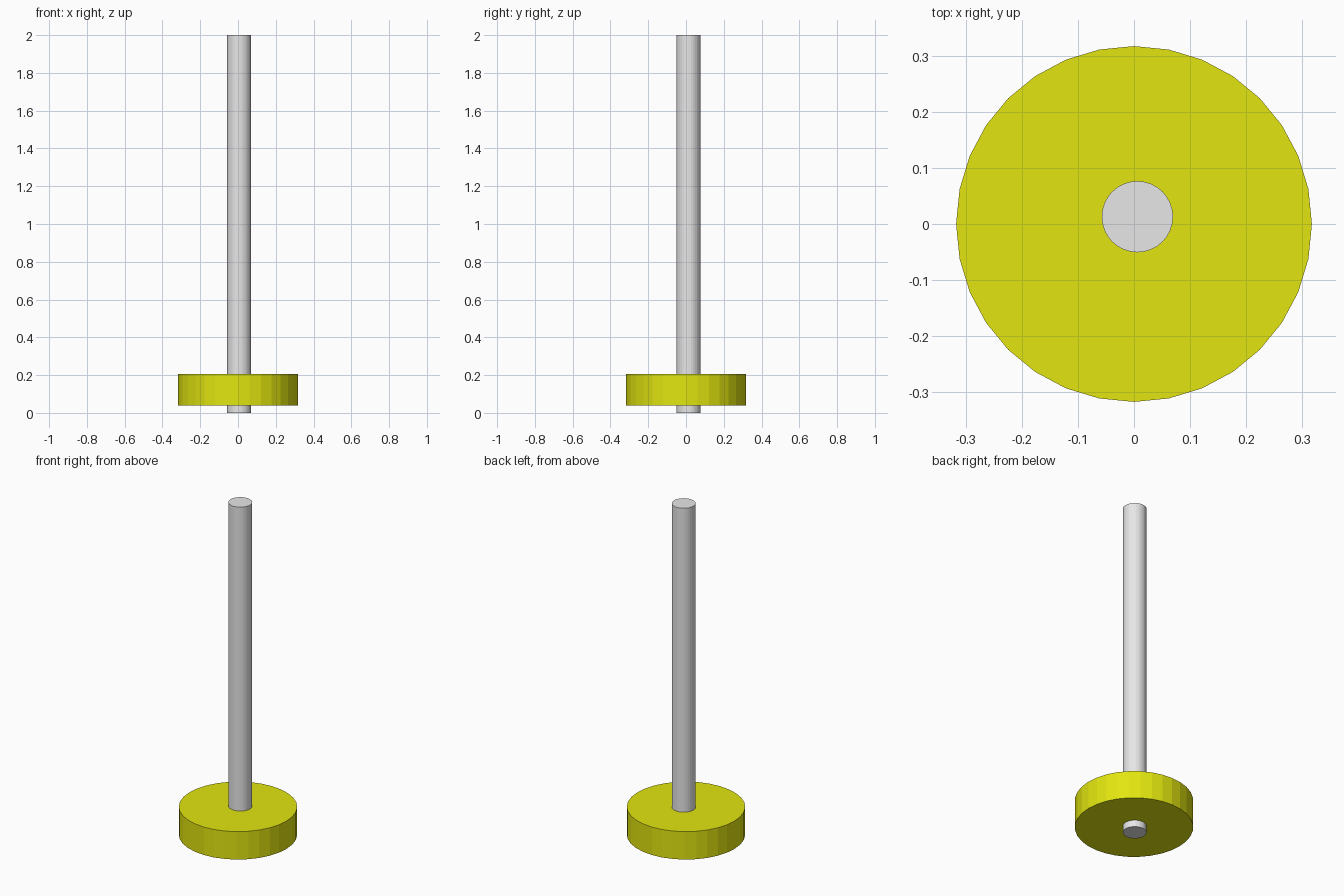
import bpy

cube = bpy.data.objects.get("Cube")
if cube:
    bpy.data.objects.remove(cube, do_unlink=True)


def make_material(name, rgb):
    mat = bpy.data.materials.new(name)
    mat.use_nodes = True
    color = (*rgb, 1.0)
    mat.diffuse_color = color
    mat.node_tree.nodes["Principled BSDF"].inputs["Base Color"].default_value = color
    return mat


def make_cylinder(name, radius, bottom, top, center, mat):
    bpy.ops.mesh.primitive_cylinder_add(
        vertices=32, radius=radius, depth=top - bottom,
        location=(*center, (bottom + top) / 2))
    obj = bpy.context.object
    obj.name = name
    obj.data.materials.append(mat)
    return obj


yellow = make_material("yellow", (0.76, 0.79, 0.005))
light_grey = make_material("light grey", (0.8, 0.8, 0.8))

# Faceted round disc near the bottom
make_cylinder("disc", 0.317, 0.04, 0.205, (0, 0), yellow)

# Tall rod through the disc, slightly off centre
make_cylinder("rod", 0.0635, 0.0, 2.0, (0.006, 0.013), light_grey)
